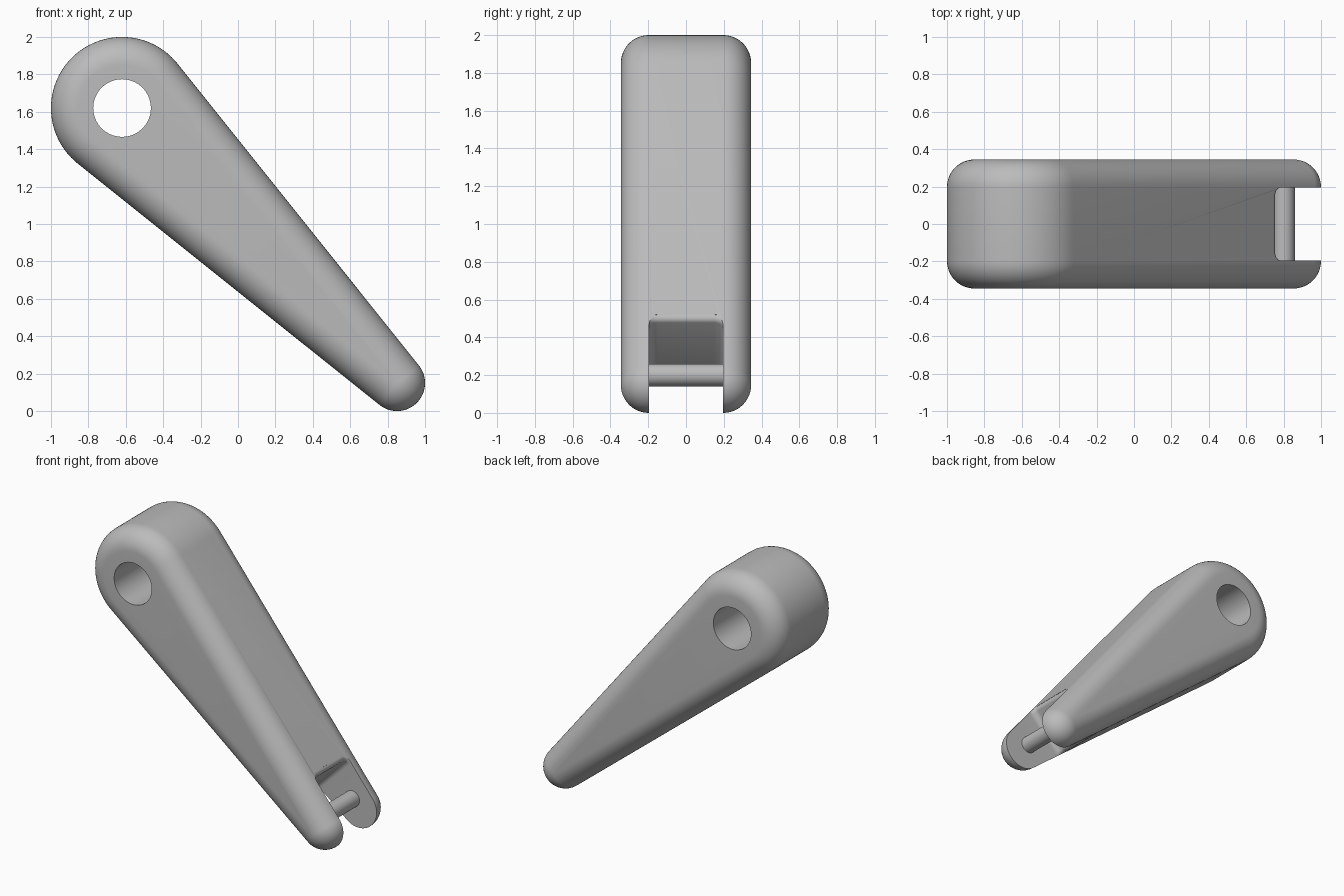
import bpy, bmesh, math
from mathutils import Vector

if "Cube" in bpy.data.objects:
    bpy.data.objects.remove(bpy.data.objects["Cube"], do_unlink=True)

HALF = 0.345                      # half thickness of the arm
FILLET = 0.148                    # rounding of the outer rim
BIG_R, SMALL_R, LENGTH = 0.38, 0.15, 1.47 * math.sqrt(2)
SLOT = 0.195                      # half width of the slot

gray = bpy.data.materials.new("plain gray")
gray.use_nodes = True
gray.diffuse_color = (0.5, 0.5, 0.5, 1)
gray.node_tree.nodes["Principled BSDF"].inputs["Base Color"].default_value = gray.diffuse_color


def place(u, y, v):
    """u runs down the arm from the big end, v runs across it."""
    s = math.sqrt(0.5)
    return Vector((-0.62 + (u + v) * s, y, 1.62 + (v - u) * s))


def loft(name, rings):
    """Skin a stack of equal closed rings and cap both ends."""
    bm = bmesh.new()
    loops = [[bm.verts.new(place(*p)) for p in ring] for ring in rings]
    for a, b in zip(loops, loops[1:]):
        for i in range(len(a)):
            j = (i + 1) % len(a)
            bm.faces.new((a[i], a[j], b[j], b[i]))
    bm.faces.new(loops[0])
    bm.faces.new(loops[-1])
    bmesh.ops.recalc_face_normals(bm, faces=bm.faces)
    mesh = bpy.data.meshes.new(name)
    bm.to_mesh(mesh)
    bm.free()
    mesh.materials.append(gray)
    obj = bpy.data.objects.new(name, mesh)
    bpy.context.collection.objects.link(obj)
    return obj


def rod(name, u, radius, half, sides):
    angles = [2 * math.pi * i / sides for i in range(sides)]
    return loft(name, [[(u + radius * math.cos(a), y, radius * math.sin(a)) for a in angles]
                       for y in (-half, half)])


def arm_ring(y, inset):
    """Outline of two round ends joined by tangent lines."""
    phi = math.acos((BIG_R - SMALL_R) / LENGTH)
    pts = []
    for u, r, start, end, n in ((0, BIG_R, phi, 2 * math.pi - phi, 56),
                                (LENGTH, SMALL_R, -phi, phi, 40)):
        for i in range(n + 1):
            a = start + (end - start) * i / n
            pts.append((u + (r - inset) * math.cos(a), y, (r - inset) * math.sin(a)))
    return pts


def slot_ring(v, u_end):
    """Slot plan with rounded inner corners, open past the small end."""
    r, n = 0.045, 8
    pts = [(LENGTH + 0.5, SLOT, v)]
    for sign in (1, -1):
        for i in range(n + 1):
            a = math.pi / 2 * (i if sign > 0 else n - i) / n
            pts.append((u_end + r - r * math.sin(a), sign * (SLOT - r + r * math.cos(a)), v))
    return pts + [(LENGTH + 0.5, -SLOT, v)]


# Arm body with rounded rims
steps = [math.pi / 2 * i / 12 for i in range(13)]
rim = [(HALF - FILLET + FILLET * math.sin(a), FILLET * (1 - math.cos(a))) for a in steps]
arm = loft("lever_arm", [arm_ring(-y, d) for y, d in reversed(rim)] +
           [arm_ring(y, d) for y, d in rim])

# Slot cutter, its inner end flaring softly out to the arm's surface
slot_u, soft, edge_v = 1.773, 0.03, 0.187
flare = [(edge_v - soft + soft * math.sin(a), slot_u - soft * (1 - math.cos(a)))
         for a in [math.pi / 2 * i / 6 for i in range(7)]]
flare.append((0.5, slot_u - soft))
slot = loft("slot_cutter", [slot_ring(-v, u) for v, u in reversed(flare)] +
            [slot_ring(v, u) for v, u in flare])

# Pivot hole cutter
hole = rod("hole_cutter", 0, 0.154, 0.6, 64)

for cutter in (slot, hole):
    cutter.hide_render = True
    mod = arm.modifiers.new(cutter.name, 'BOOLEAN')
    mod.operation, mod.solver, mod.object = 'DIFFERENCE', 'EXACT', cutter

# Bake the cuts and drop the cutters
depsgraph = bpy.context.evaluated_depsgraph_get()
cut_mesh = bpy.data.meshes.new_from_object(arm.evaluated_get(depsgraph))
arm.modifiers.clear()
arm.data = cut_mesh
for cutter in (slot, hole):
    bpy.data.objects.remove(cutter, do_unlink=True)

# Cross pin between the fork tips
pin = rod("cross_pin", 2.008, 0.06, SLOT + 0.015, 32)

bpy.ops.object.select_all(action='DESELECT')
for obj in (arm, pin):
    obj.select_set(True)
bpy.context.view_layer.objects.active = arm
bpy.ops.object.shade_smooth_by_angle(angle=math.radians(30))
